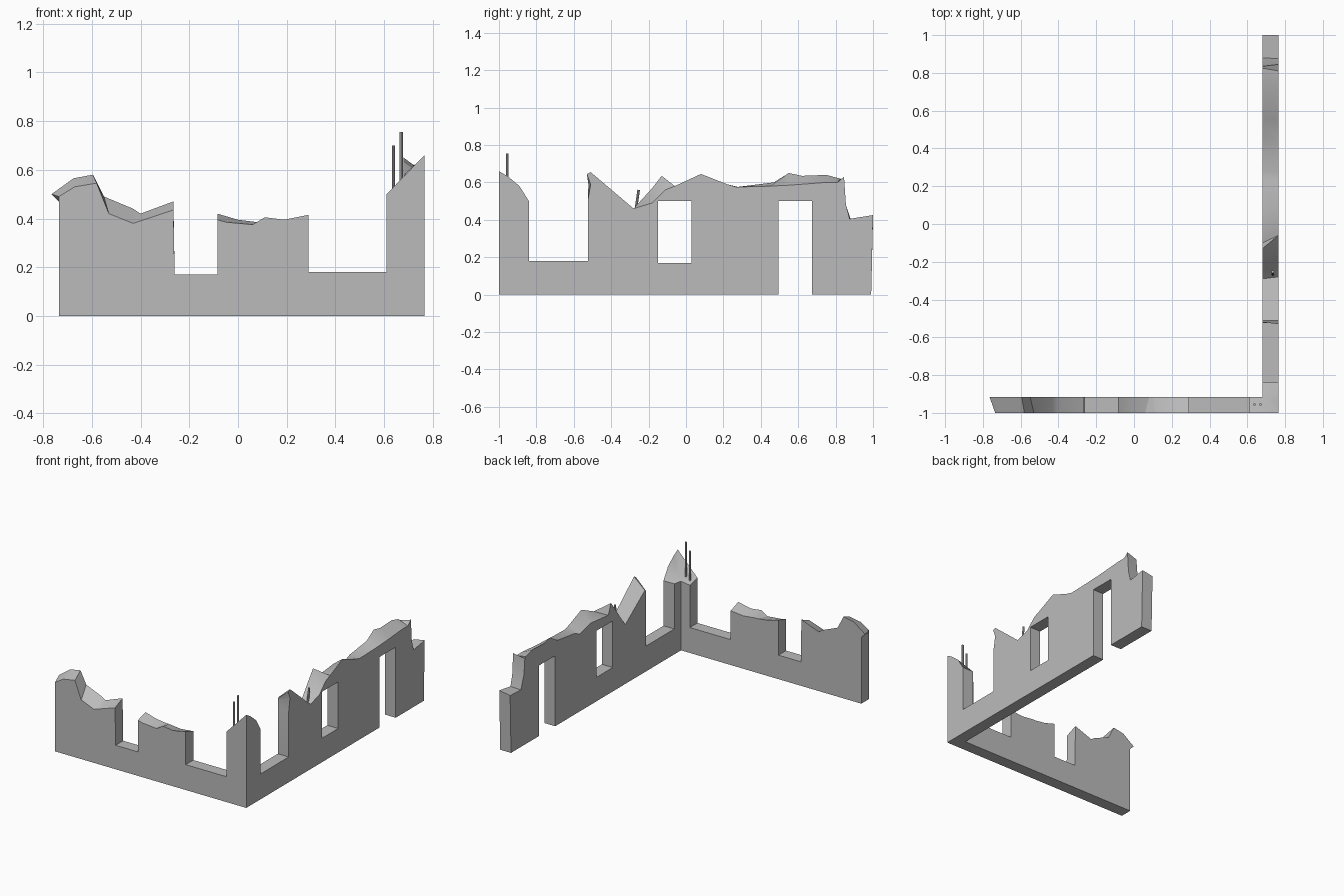
import bpy
import bmesh
from mathutils import Vector

cube = bpy.data.objects.get("Cube")
if cube:
    bpy.data.objects.remove(cube, do_unlink=True)

# Outer and inner wall planes
OUT_X, IN_X = 0.765, 0.68
OUT_Y, IN_Y = -1.0, -0.915


def make_material(name, value):
    mat = bpy.data.materials.new(name)
    mat.use_nodes = True
    colour = (value, value, value, 1)
    mat.diffuse_color = colour
    mat.node_tree.nodes["Principled BSDF"].inputs["Base Color"].default_value = colour
    return mat


concrete = make_material("concrete grey", 0.5)

# Wall outlines: (position, height), with a second pair where the
# broken inner edge differs from the outer edge
front_profile = [
    (OUT_X, 0, IN_X, 0), (-.735, 0),
    (-.735, .47), (-.735, .49, -.765, .5),
    (-.67, .53, -.675, .565), (-.58, .545, -.595, .58),
    (-.53, .42, -.55, .49), (-.43, .38, -.43, .44),
    (-.4, .39, -.4, .42), (-.265, .435, -.265, .47),
    (-.26, .17), (-.085, .17),
    (-.085, .395, -.085, .42), (-.05, .385, 0, .395),
    (.06, .375, .08, .385), (.11, .405, .1, .385),
    (.19, .395, .19, .375), (.29, .415, .29, .385),
    (.29, .18), (.61, .18),
    (.61, .5, .61, .48), (OUT_X, .66, IN_X, .49),
]

side_profile = [
    (OUT_Y, .66, IN_Y, .49), (-.95, .63, IN_Y, .49),
    (-.89, .58, IN_Y, .49), (-.84, .5),
    (-.84, .18), (-.525, .18), (-.525, .5),
    (-.51, .59, -.525, .56), (-.53, .645, -.52, .575),
    (-.51, .655, -.51, .58), (-.28, .46, -.29, .42),
    (-.18, .49, -.18, .57), (-.11, .56, -.13, .635),
    (-.06, .58, -.1, .56), (.08, .645, .1, .58),
    (.22, .59, .22, .55), (.27, .575, .28, .575),
    (.45, .58, .47, .6), (.55, .585, .55, .65),
    (.62, .59, .62, .635), (.75, .6, .75, .64),
    (.81, .6, .825, .62), (.845, .63, .835, .61),
    (.855, .48, .845, .5), (.875, .405, .88, .405),
    (1, .425, 1, .41), (.99, 0),
    (.675, 0), (.675, .5), (.495, .5), (.495, 0),
    (OUT_Y, 0, IN_Y, 0),
]


def add_wall(bm, cache, profile, outer_point, inner_point):
    """Loft a wall between its outer and inner outlines."""
    def vert(co):
        key = tuple(round(c, 4) for c in co)
        if key not in cache:
            cache[key] = bm.verts.new(co)
        return cache[key]

    outer, inner = [], []
    for row in profile:
        outer.append(vert(outer_point(*row[:2])))
        inner.append(vert(inner_point(*row[-2:])))
    for ring in (outer, inner):
        bm.faces.new(list(dict.fromkeys(ring)))
    for i in range(len(profile) - 1):
        quad = (outer[i], outer[i + 1], inner[i + 1], inner[i])
        bm.faces.new(list(dict.fromkeys(quad)))


def add_object(name, bm, mat):
    bmesh.ops.recalc_face_normals(bm, faces=bm.faces[:])
    mesh = bpy.data.meshes.new(name)
    bm.to_mesh(mesh)
    bm.free()
    mesh.materials.append(mat)
    obj = bpy.data.objects.new(name, mesh)
    bpy.context.collection.objects.link(obj)
    return obj


def activate(obj):
    bpy.ops.object.select_all(action='DESELECT')
    obj.select_set(True)
    bpy.context.view_layer.objects.active = obj


# Ruined corner walls, meeting along a shared mitre
bm = bmesh.new()
cache = {}
add_wall(bm, cache, front_profile,
         lambda u, z: (u, OUT_Y, z), lambda u, z: (u, IN_Y, z))
add_wall(bm, cache, side_profile,
         lambda u, z: (OUT_X, u, z), lambda u, z: (IN_X, u, z))
walls = add_object("ruined_walls", bm, concrete)

# Window opening in the side wall
bm = bmesh.new()
bmesh.ops.create_cube(bm, size=1)
bmesh.ops.scale(bm, vec=(.4, .18, .33), verts=bm.verts[:])
bmesh.ops.translate(bm, vec=(.72, -.06, .335), verts=bm.verts[:])
cutter = add_object("window_cutter", bm, concrete)
cutter.hide_render = True
cut = walls.modifiers.new("window", 'BOOLEAN')
cut.operation = 'DIFFERENCE'
cut.solver = 'EXACT'
cut.object = cutter
activate(walls)
bpy.ops.object.modifier_apply(modifier=cut.name)
bpy.data.objects.remove(cutter, do_unlink=True)
bpy.ops.object.shade_smooth_by_angle()


# Exposed reinforcing rods
def add_rod(name, start, end, radius=.007):
    start, end = Vector(start), Vector(end)
    axis = end - start
    bm = bmesh.new()
    bmesh.ops.create_cone(bm, cap_ends=True, segments=8, radius1=radius,
                          radius2=radius, depth=axis.length)
    rod = add_object(name, bm, concrete)
    rod.location = (start + end) / 2
    rod.rotation_mode = 'QUATERNION'
    rod.rotation_quaternion = axis.to_track_quat('Z', 'Y')
    activate(rod)
    bpy.ops.object.shade_smooth_by_angle()


add_rod("corner_rod_short", (.638, -.955, .45), (.638, -.955, .7))
add_rod("corner_rod_tall", (.67, -.955, .45), (.67, -.955, .755))
add_rod("side_wall_rod", (.735, -.27, .44), (.735, -.253, .56))
